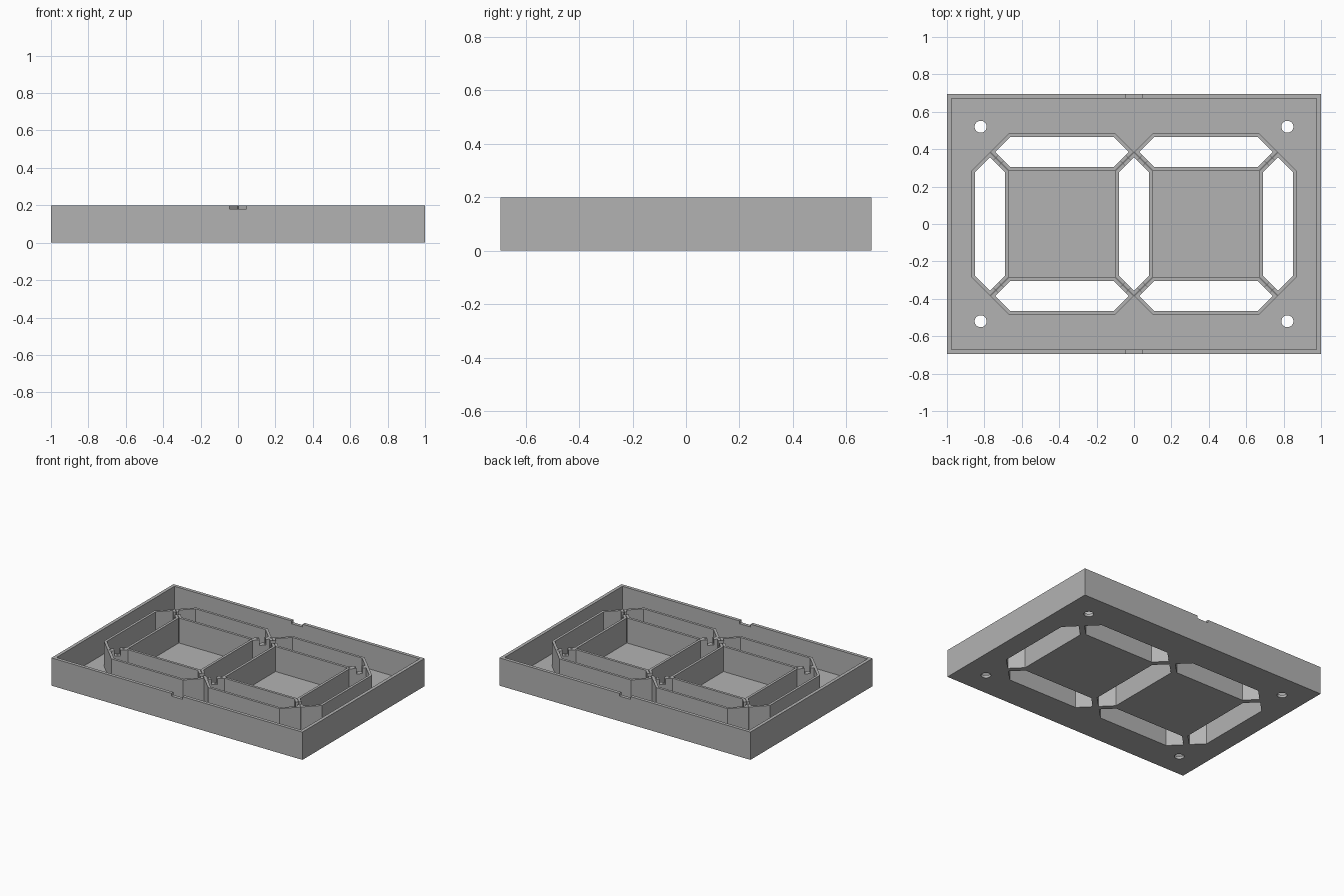
import bpy, bmesh, math
from mathutils import Matrix, Vector

if "Cube" in bpy.data.objects:
    bpy.data.objects.remove(bpy.data.objects["Cube"], do_unlink=True)

HALF_X, HALF_Y, TOP, FLOOR = 1.0, 0.695, 0.2, 0.02
RIM = 0.024          # thickness of the outer wall
WALL = 0.018         # thickness of the segment walls
PITCH = 0.385        # half distance between segment centres
HALF_LEN, HALF_WID = 0.358, 0.08

grey = bpy.data.materials.new("plain grey")
grey.use_nodes = True
colour = (0.45, 0.45, 0.45, 1)
grey.diffuse_color = colour
grey.node_tree.nodes["Principled BSDF"].inputs["Base Color"].default_value = colour


def add_box(bm, centre, size, angle=0):
    m = (Matrix.Translation(centre) @ Matrix.Rotation(angle, 4, "Z")
         @ Matrix.Diagonal((*size, 1)))
    bmesh.ops.create_cube(bm, size=1, matrix=m)


def hexagon(cx, cy, upright, grow=0):
    """Pointed bar outline, optionally offset outwards."""
    w = HALF_WID + grow
    tip = HALF_LEN + grow * math.sqrt(2)
    pts = [(tip, 0), (tip - w, w), (w - tip, w), (-tip, 0), (w - tip, -w), (tip - w, -w)]
    return [(cx - v, cy + u) if upright else (cx + u, cy + v) for u, v in pts]


def add_prism(bm, outline, z0, z1):
    face = bm.faces.new([bm.verts.new((x, y, z0)) for x, y in outline])
    out = bmesh.ops.extrude_face_region(bm, geom=[face])
    for v in out["geom"]:
        if isinstance(v, bmesh.types.BMVert):
            v.co.z = z1


def add_ring(bm, inner, outer, z0, z1):
    loops = [[bm.verts.new((x, y, z)) for x, y in pts]
             for pts, z in ((inner, z0), (outer, z0), (outer, z1), (inner, z1))]
    n = len(inner)
    for a, b in zip(loops, loops[1:] + loops[:1]):
        for i in range(n):
            j = (i + 1) % n
            bm.faces.new((a[i], a[j], b[j], b[i]))


def make(name, bm):
    bmesh.ops.recalc_face_normals(bm, faces=bm.faces)
    mesh = bpy.data.meshes.new(name)
    bm.to_mesh(mesh)
    bm.free()
    mesh.materials.append(grey)
    obj = bpy.data.objects.new(name, mesh)
    bpy.context.collection.objects.link(obj)
    return obj


def cut(obj, bm):
    """Subtract a cutter from an object and discard the cutter."""
    cutter = make("cutter", bm)
    cutter.hide_render = True
    mod = obj.modifiers.new("cut", "BOOLEAN")
    mod.operation, mod.solver, mod.object = "DIFFERENCE", "EXACT", cutter
    deps = bpy.context.evaluated_depsgraph_get()
    mesh = bpy.data.meshes.new_from_object(obj.evaluated_get(deps))
    obj.modifiers.clear()
    obj.data = mesh
    bpy.data.objects.remove(cutter, do_unlink=True)


# Seven bars: four lying, three upright
segments = [(sx * PITCH, sy * PITCH, False) for sx in (-1, 1) for sy in (-1, 1)]
segments += [(i * 2 * PITCH, 0, True) for i in (-1, 0, 1)]

# Open tray
bm = bmesh.new()
add_box(bm, (0, 0, TOP / 2), (2 * HALF_X, 2 * HALF_Y, TOP))
tray = make("tray", bm)

bm = bmesh.new()
add_box(bm, (0, 0, FLOOR + TOP / 2), (2 * (HALF_X - RIM), 2 * (HALF_Y - RIM), TOP))
cut(tray, bm)

# Bar openings and screw holes through the floor
bm = bmesh.new()
for seg in segments:
    add_prism(bm, hexagon(*seg), -0.05, 0.1)
for sx in (-1, 1):
    for sy in (-1, 1):
        bmesh.ops.create_cone(bm, cap_ends=True, segments=32, radius1=0.032, radius2=0.032,
                              depth=0.2, matrix=Matrix.Translation((sx * 0.82, sy * 0.52, 0)))
cut(tray, bm)

# Small notches in the front and back rim
bm = bmesh.new()
for sy in (-1, 1):
    add_box(bm, (0, sy * HALF_Y, TOP), (0.09, 0.1, 0.04))
cut(tray, bm)

# Wall around each bar, with wire notches across the inner diagonals
for n, seg in enumerate(segments):
    bm = bmesh.new()
    add_ring(bm, hexagon(*seg), hexagon(*seg, WALL), FLOOR, TOP)
    wall = make(f"segment_wall_{n + 1}", bm)
    bm = bmesh.new()
    for side in (-1, 1):
        for dx in (-1, 1):
            for dy in (-1, 1):
                spot = Vector((side * PITCH + dx * 0.34, dy * 0.34, TOP))
                add_box(bm, spot, (0.04, 0.06, 0.08), dx * dy * math.pi / 4)
    cut(wall, bm)
